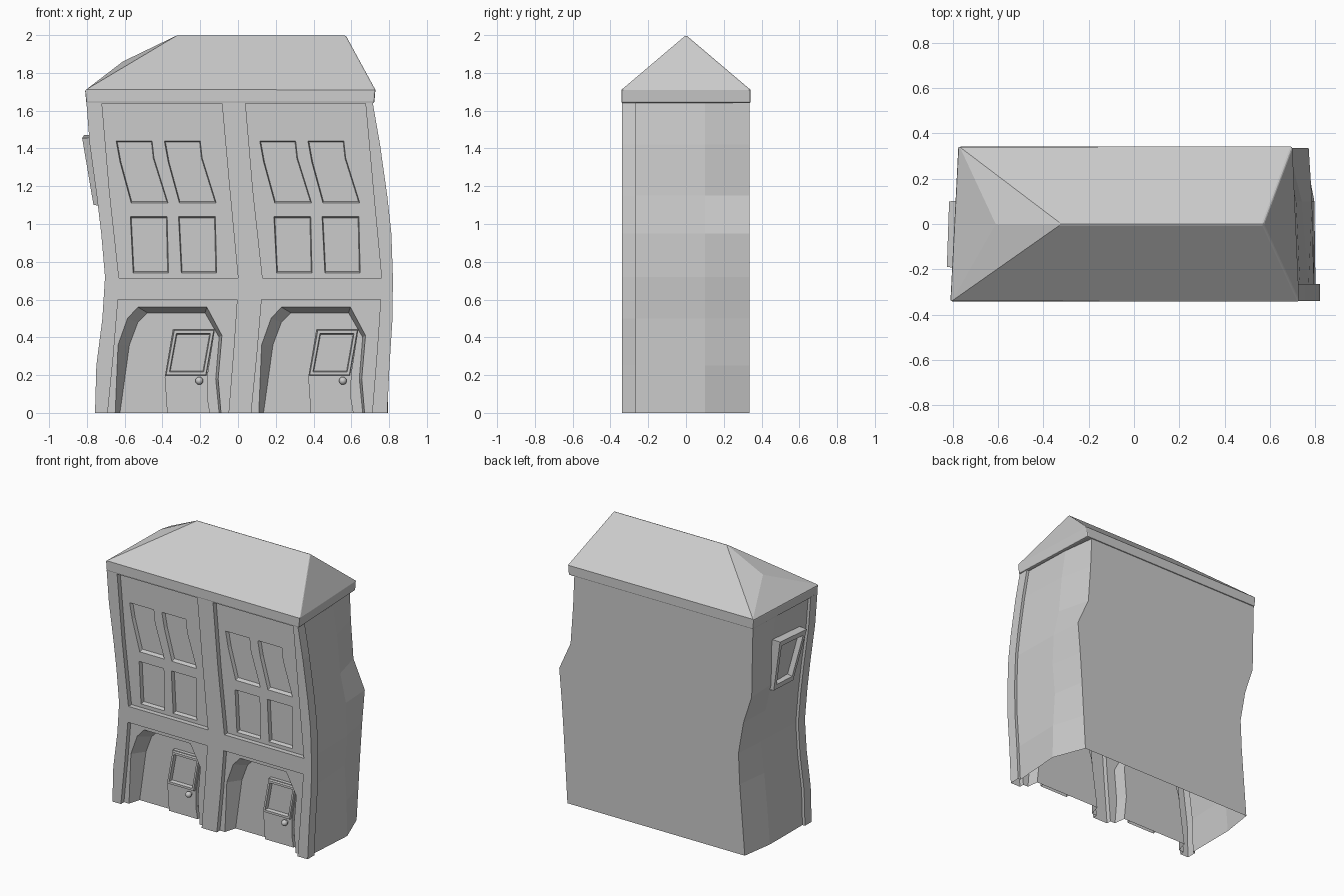
import bpy, bmesh
from mathutils import Vector

if "Cube" in bpy.data.objects:
    bpy.data.objects.remove(bpy.data.objects["Cube"])

DX = 0.76                                   # spacing between the two front bays
FRONT, PANEL, GLASS, NICHE, BACK = -0.34, -0.305, -0.278, -0.22, 0.335


def at(path, y, dx=0.0):
    """Place an (x, z) path at depth y."""
    return [Vector((x + dx, y, z)) for x, z in path]


def loft(bm, loops, closed=False, cap=False):
    """Join matching point loops with quads."""
    rows = [[bm.verts.new(p) for p in lp] for lp in loops]
    n = len(rows[0])
    for a, b in zip(rows, rows[1:]):
        for i in range(n if closed else n - 1):
            j = (i + 1) % n
            bm.faces.new((a[i], a[j], b[j], b[i]))
    if cap:
        bm.faces.new(rows[-1])


def sheet(bm, *loops):
    """Fill a flat outline; further loops are holes."""
    edges = []
    for lp in loops:
        vs = [bm.verts.new(p) for p in lp]
        edges += [bm.edges.new((vs[i - 1], vs[i])) for i in range(len(vs))]
    bmesh.ops.triangle_fill(bm, edges=edges, use_beauty=True, normal=(0, -1, 0))


def shrink(loop, f, offset=(0, 0, 0)):
    c = sum(loop, Vector()) / len(loop)
    return [c + (p - c) * f + Vector(offset) for p in loop]


def finish(bm, name):
    bmesh.ops.remove_doubles(bm, verts=bm.verts, dist=1e-4)
    bmesh.ops.recalc_face_normals(bm, faces=bm.faces)
    me = bpy.data.meshes.new(name)
    bm.to_mesh(me)
    bm.free()
    ob = bpy.data.objects.new(name, me)
    bpy.context.collection.objects.link(ob)
    return ob


# Wavy wall profiles: x of left and right edges at each height
Z = [0, .25, .5, .72, .95, 1.15, 1.42, 1.65]
left_front = [-.757, -.75, -.718, -.704, -.724, -.748, -.785, -.803]
right_front = [.79, .802, .818, .82, .812, .79, .752, .712]
left_back = [-.70, -.68, -.66, -.65, -.69, -.755, -.76, -.765]
right_back = [.705, .72, .735, .75, .77, .68, .66, .65]
left_mid = [-.735, -.715, -.69, -.665, -.70, -.745, -.75, -.775]
right_mid = [.795, .79, .775, .795, .785, .74, .715, .68]


def outline(ls, rs, inset=0.0):
    return [(x + inset, z) for x, z in zip(ls, Z)] + \
           [(x - inset, z) for x, z in reversed(list(zip(rs, Z)))]


# Openings of one bay, as (x, z)
upper_panel = [(-.72, 1.638), (-.085, 1.638), (-.043, 1.17), (0, .715),
               (-.63, .715), (-.68, 1.17)]
lower_panel = [(-.69, 0), (-.66, .3), (-.635, .6), (-.005, .6), (-.022, .35), (-.05, 0)]
window_up = [(-.645, 1.44), (-.455, 1.44), (-.445, 1.35), (-.37, 1.11),
             (-.565, 1.11), (-.625, 1.33)]
window_low = [(-.57, 1.04), (-.375, 1.04), (-.368, .74), (-.555, .74)]
windows = [[(x + d, z) for x, z in w] for w in (window_up, window_low) for d in (0, .255)]
arch = [(-.65, 0), (-.635, .36), (-.585, .50), (-.53, .56), (-.165, .56),
        (-.085, .41), (-.105, .18), (-.09, 0)]
arch_in = [(-.625, 0), (-.575, .36), (-.53, .48), (-.48, .53), (-.175, .53),
           (-.10, .40), (-.118, .18), (-.10, 0)]

# House walls: front frame, side walls, back wall
bm = bmesh.new()
front = outline(left_front, right_front)
inner = outline(left_front, right_front, .02)
back = outline(left_back, right_back)
loft(bm, [at(front, FRONT), at(front, -.265), at(inner, -.265),
          at(outline(left_mid, right_mid), .1), at(back, BACK)])
sheet(bm, at(back, BACK))
notches = at(lower_panel, FRONT, DX)[::-1] + at(lower_panel, FRONT)[::-1]
sheet(bm, at(front, FRONT) + notches, at(upper_panel, FRONT), at(upper_panel, FRONT, DX))

# Recessed panels, windows and arched niches in both bays
for dx in (0, DX):
    loft(bm, [at(upper_panel, FRONT, dx), at(upper_panel, PANEL, dx)], closed=True)
    sheet(bm, at(upper_panel, PANEL, dx), *[at(w, PANEL, dx) for w in windows])
    for w in windows:
        lp = at(w, PANEL, dx)
        loft(bm, [lp, shrink(lp, .95, (0, GLASS - PANEL, 0))], closed=True, cap=True)
    loft(bm, [at(lower_panel, FRONT, dx), at(lower_panel, PANEL, dx)])
    sheet(bm, at(lower_panel, PANEL, dx) + at(arch, PANEL, dx)[::-1])
    loft(bm, [at(arch, PANEL, dx), at(arch_in, NICHE, dx)])
    sheet(bm, at(arch_in, NICHE, dx))
finish(bm, "house_walls")

# Doors with raised window trim and a round knob
door = [(-.375, 0), (-.388, .19), (-.345, .445), (-.122, .445), (-.16, .2),
        (-.162, .08), (-.148, 0)]
trim = [(-.34, .44), (-.125, .44), (-.168, .198), (-.384, .198)]
for side, dx in (("left", 0), ("right", DX)):
    bm = bmesh.new()
    y = NICHE - .025
    loft(bm, [at(door, NICHE, dx), at(door, y, dx)])
    sheet(bm, at(door, y, dx), at(trim, y, dx))
    lp = at(trim, y, dx)
    loft(bm, [lp, shrink(lp, .97, (0, -.015, 0)), shrink(lp, .84, (0, -.015, 0)),
              shrink(lp, .80, (0, .01, 0))], closed=True, cap=True)
    finish(bm, side + "_door")
    bpy.ops.mesh.primitive_uv_sphere_add(segments=14, ring_count=8, radius=.021,
                                         location=(-.205 + dx, y - .022, .17))
    knob = bpy.context.object
    knob.name = side + "_door_knob"
    bpy.ops.object.shade_smooth()
    bpy.ops.mesh.primitive_cylinder_add(vertices=14, radius=.014, depth=.03,
                                        location=(-.205 + dx, y - .008, .17),
                                        rotation=(1.5708, 0, 0))
    bpy.context.object.name = side + "_knob_stem"

# Small framed window on the left side wall
bm = bmesh.new()
lp = [Vector(p) for p in ((-.815, .10, 1.47), (-.825, -.19, 1.455),
                          (-.765, -.12, 1.10), (-.765, .10, 1.11))]
loft(bm, [shrink(lp, 1.02, (.07, 0, 0)), lp, shrink(lp, .8),
          shrink(lp, .75, (.035, 0, 0))], closed=True, cap=True)
finish(bm, "side_window")

# Hipped roof with an eave band and a kinked left hip
bm = bmesh.new()
corners = [(-.81, -.342), (.728, -.342), (.698, .342), (-.775, .342)]
low = [bm.verts.new((x * .992, y, 1.64)) for x, y in corners]
eave = [bm.verts.new((x, y, 1.71)) for x, y in corners]
ridge_l, ridge_r, kink = [bm.verts.new(p) for p in
                          ((-.32, 0, 2), (.57, 0, 2), (-.61, 0, 1.86))]
bm.faces.new(low[::-1])
for i in range(4):
    j = (i + 1) % 4
    bm.faces.new((low[i], low[j], eave[j], eave[i]))
fl, fr, br, bl = eave
for f in ((fl, fr, ridge_r, ridge_l), (fr, br, ridge_r), (br, bl, ridge_l, ridge_r),
          (fl, ridge_l, kink), (ridge_l, bl, kink), (bl, fl, kink)):
    bm.faces.new(f)
roof = finish(bm, "roof")
bevel = roof.modifiers.new("soft_eave", 'BEVEL')
bevel.width = .008
bevel.segments = 2
bevel.limit_method = 'ANGLE'
bevel.angle_limit = .9
